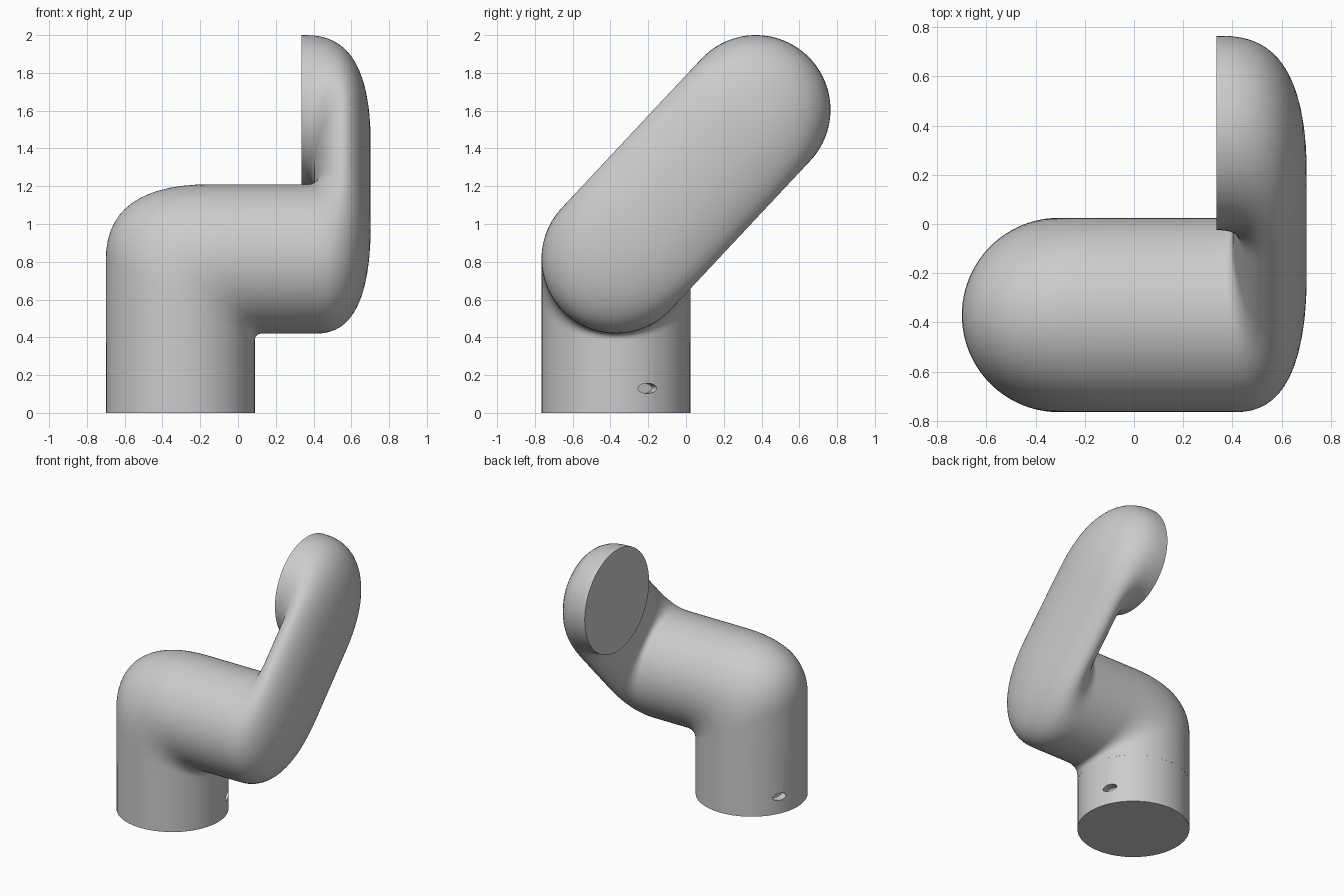
import bpy, bmesh
from math import sin, cos, pi, radians
from mathutils import Vector, Matrix

if "Cube" in bpy.data.objects:
    bpy.data.objects.remove(bpy.data.objects["Cube"])

R = 0.395                                   # pipe radius
BASE = Vector((-0.305, -0.37, 0))           # centre of the post
C1 = Vector((0, -0.37, 0.815))              # lower end of the link (y, z)
C2 = Vector((0, 0.37, 1.605))               # upper end of the link (y, z)
D = (C2 - C1).normalized()                  # link direction
X = Vector((1, 0, 0))
Z = Vector((0, 0, 1))
FACE_X, LINK_X, SLOPE = 0.335, 0.552, 0.38  # end face, link centre, flattening
SEAM = 0.375
SIDES = 96


def mix(a, b, t):
    return a + (b - a) * t


def fillet(corner, d_in, len_in, d_out, len_out, steps=14):
    """Rounded corner of one lengthwise line."""
    a, b = corner - d_in * len_in, corner + d_out * len_out
    return [mix(mix(a, corner, i / steps), mix(corner, b, i / steps), i / steps)
            for i in range(steps + 1)]


def pipe_line(angle):
    """One lengthwise line of the pipe, from the seam to the end face."""
    u, v = R * cos(angle), R * sin(angle)
    off = Vector((0, v, -u))
    a = off.dot(D)
    t = (1 - u / R) / 2                     # 0 inside, 1 outside of the elbow
    s = (1 - a / R) / 2                     # same for the link bends
    x = LINK_X - SLOPE * a
    room = x - FACE_X
    along = mix(0.05, 0.62, s)
    line = [Vector((BASE.x + u, BASE.y + v, SEAM))]
    line += fillet(Vector((BASE.x + u, BASE.y + v, C1.z - u)), Z, mix(0.035, 0.4, t),
                   X, mix(0.04, 0.55, t))
    line += fillet(X * x + C1 + off, X, room * 0.75, D, along)
    line += fillet(X * x + C2 + off - 2 * a * D, D, along, -X, room * 0.92)
    end = line[-1].copy()
    end.x = FACE_X
    return line + [end]


def make_object(name, bm):
    bmesh.ops.recalc_face_normals(bm, faces=bm.faces[:])
    mesh = bpy.data.meshes.new(name)
    bm.to_mesh(mesh)
    bm.free()
    ob = bpy.data.objects.new(name, mesh)
    bpy.context.collection.objects.link(ob)
    return ob


def smooth(ob):
    bpy.ops.object.select_all(action='DESELECT')
    ob.select_set(True)
    bpy.context.view_layer.objects.active = ob
    bpy.ops.object.shade_smooth_by_angle(angle=radians(40))


# Bent pipe with flattened link and flat end face
bm = bmesh.new()
lines = [[bm.verts.new(p) for p in pipe_line(2 * pi * i / SIDES)] for i in range(SIDES)]
for i in range(SIDES):
    l0, l1 = lines[i], lines[(i + 1) % SIDES]
    for j in range(len(l0) - 1):
        bm.faces.new((l0[j], l1[j], l1[j + 1], l0[j + 1]))
for k in (0, -1):
    bm.faces.new([l[k] for l in lines])
smooth(make_object("bent_arm", bm))

# Round post
bm = bmesh.new()
bmesh.ops.create_cone(bm, cap_ends=True, segments=48, radius1=R, radius2=R, depth=SEAM,
                      matrix=Matrix.Translation(BASE + Z * SEAM / 2))
post = make_object("base_post", bm)

# Oval screw holes near the foot of the post
bm = bmesh.new()
for deg in (25, 155):
    m = (Matrix.Translation(BASE + Z * 0.13) @ Matrix.Rotation(radians(deg), 4, 'Z')
         @ Matrix.Translation((R, 0, 0)) @ Matrix.Diagonal((1, 0.054, 0.027, 1))
         @ Matrix.Rotation(pi / 2, 4, 'Y'))
    bmesh.ops.create_cone(bm, cap_ends=True, segments=24, radius1=1, radius2=1,
                          depth=0.12, matrix=m)
cutter = make_object("hole_cutter", bm)
mod = post.modifiers.new("holes", 'BOOLEAN')
mod.object = cutter
mod.solver = 'EXACT'
bpy.context.view_layer.objects.active = post
post.select_set(True)
bpy.ops.object.modifier_apply(modifier=mod.name)
bpy.data.objects.remove(cutter)
smooth(post)
